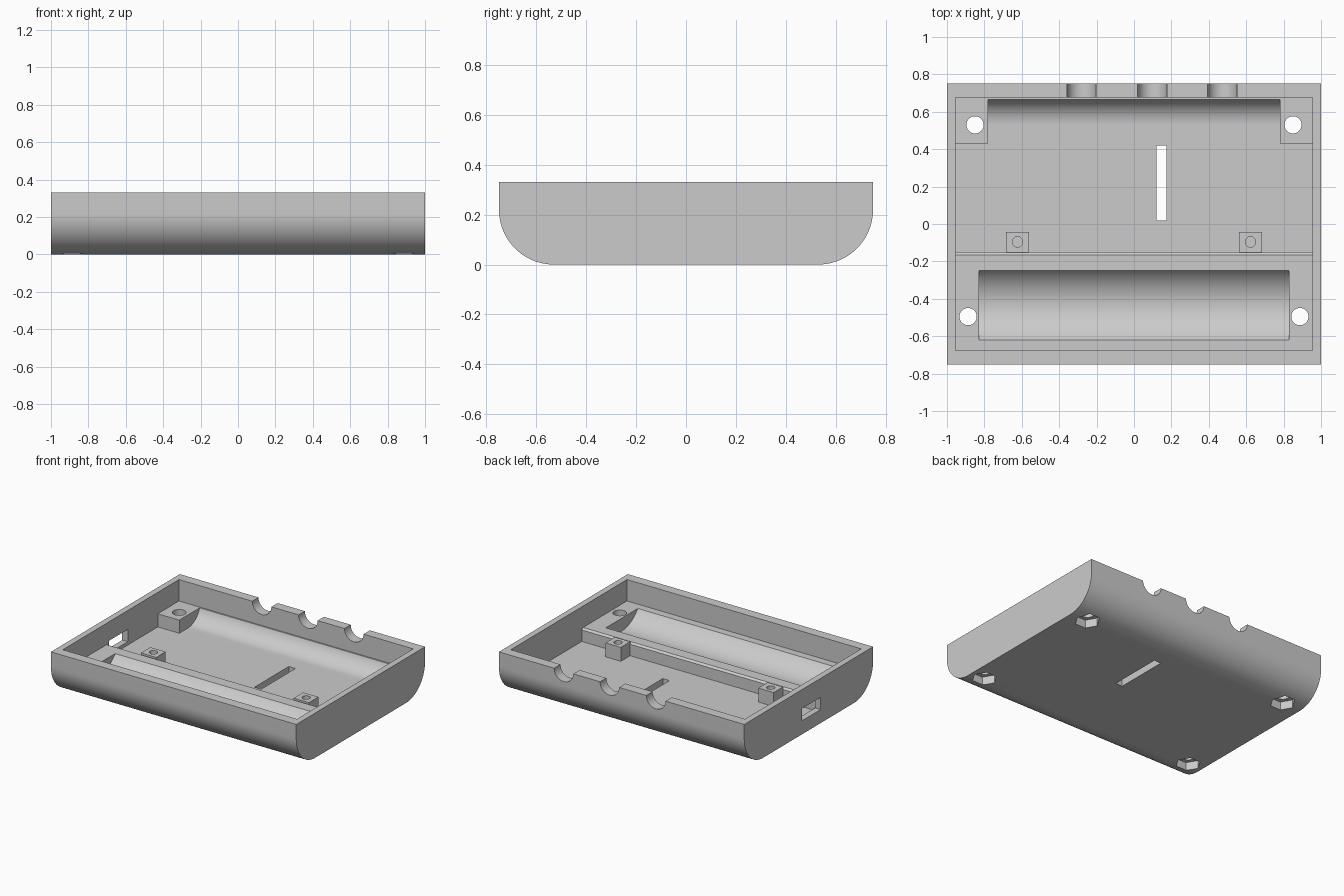
import bpy, bmesh
from math import sin, cos, pi, radians

old = bpy.data.objects.get("Cube")
if old:
    bpy.data.objects.remove(old, do_unlink=True)

grey = bpy.data.materials.new("plain grey")
grey.use_nodes = True
grey.diffuse_color = (0.6, 0.6, 0.6, 1)
grey.node_tree.nodes["Principled BSDF"].inputs["Base Color"].default_value = (0.6, 0.6, 0.6, 1)

TOP, FLOOR, SHELF = 0.33, 0.075, 0.172
SIDE, BACK = 0.955, 0.677      # inner faces of the walls
R, CY = 0.22, 0.53             # lower edge rounding: radius and centre


def arc(cx, cy, r, start, end, n=24):
    return [(cx + r * cos(radians(start + (end - start) * i / n)),
             cy + r * sin(radians(start + (end - start) * i / n))) for i in range(n + 1)]


def circle(cx, cy, r, n=40):
    return arc(cx, cy, r, 0, 360, n)[:-1]


def rect(x0, y0, x1, y1):
    return [(x0, y0), (x1, y0), (x1, y1), (x0, y1)]


def prism(name, profile, axis, lo, hi):
    """Extrude a closed outline along an axis."""
    place = {"x": lambda a, b, t: (t, a, b),
             "y": lambda a, b, t: (a, t, b),
             "z": lambda a, b, t: (a, b, t)}[axis]
    bm = bmesh.new()
    face = bm.faces.new([bm.verts.new(place(a, b, lo)) for a, b in profile])
    moved = bmesh.ops.extrude_face_region(bm, geom=[face])["geom"]
    shift = place(0, 0, hi - lo)
    bmesh.ops.translate(bm, vec=shift, verts=[v for v in moved if isinstance(v, bmesh.types.BMVert)])
    bmesh.ops.recalc_face_normals(bm, faces=bm.faces)
    mesh = bpy.data.meshes.new(name)
    bm.to_mesh(mesh)
    bm.free()
    mesh.materials.append(grey)
    obj = bpy.data.objects.new(name, mesh)
    bpy.context.collection.objects.link(obj)
    return obj


def carve(obj, cutters):
    """Subtract every cutter, bake the result and drop the cutters."""
    for c in cutters:
        mod = obj.modifiers.new(c.name, "BOOLEAN")
        mod.operation, mod.solver, mod.object = "DIFFERENCE", "EXACT", c
    graph = bpy.context.evaluated_depsgraph_get()
    baked = bpy.data.meshes.new_from_object(obj.evaluated_get(graph))
    obj.modifiers.clear()
    obj.data = baked
    for c in cutters:
        bpy.data.objects.remove(c, do_unlink=True)
    bpy.ops.object.select_all(action="DESELECT")
    obj.select_set(True)
    bpy.context.view_layer.objects.active = obj
    bpy.ops.object.shade_smooth_by_angle(angle=radians(25))


# Tray body with rounded lower front and back edges
hull = [(0.75, TOP), (-0.75, TOP)] + arc(-CY, R, R, 180, 270) + arc(CY, R, R, 270, 360)
tray = prism("tray_body", hull, "x", -1, 1)

cuts = [
    # Upper cavity above the shelf
    prism("upper_cavity", rect(-SIDE, -BACK, SIDE, BACK), "z", SHELF, 0.5),
    # Central floor with a chamfered shelf edge
    prism("floor_pocket", [(-0.15, FLOOR), (0.43, FLOOR), (0.43, 0.25), (-0.166, 0.25),
                           (-0.166, SHELF), (-0.15, SHELF - 0.012)], "x", -SIDE, SIDE),
    # Rounded back pocket between the corner blocks
    prism("back_pocket", [(0.3, FLOOR)] + arc(CY, R, R - FLOOR, 270, 341)
          + [(0.6, 0.25), (0.3, 0.25)], "x", -0.78, 0.78),
    # Long round cradle in the front shelf
    prism("cradle", circle(-0.435, 0.307, 0.23, 72), "x", -0.828, 0.828),
    # Floor slot and side window
    prism("slot", rect(0.12, 0.02, 0.175, 0.42), "z", -0.1, 0.3),
    prism("side_window", rect(-0.14, 0.10, 0.08, 0.19), "x", -1.1, -0.9),
]
# Half round notches in the back wall
for x in (-0.28, 0.098, 0.472):
    cuts.append(prism("notch", circle(x, TOP, 0.078), "y", 0.6, 0.9))
# Screw holes with hexagonal nut recesses underneath
for side in (-1, 1):
    for x, y in ((0.85, 0.53), (0.887, -0.495)):
        cuts.append(prism("screw_hole", circle(side * x, y, 0.046), "z", -0.1, 0.4))
        cuts.append(prism("nut_recess", circle(side * x, y, 0.085, 6), "z", -0.1, 0.06))
carve(tray, cuts)

# Square posts with pilot holes beside the shelf
for side, label in ((1, "left"), (-1, "right")):
    x, y = side * 0.623, -0.096
    post = prism(label + "_post", rect(x - 0.062, -0.152, x + 0.062, -0.042), "z", FLOOR - 0.005, 0.178)
    carve(post, [prism("pilot_hole", circle(x, y, 0.028), "z", 0.09, 0.3)])
